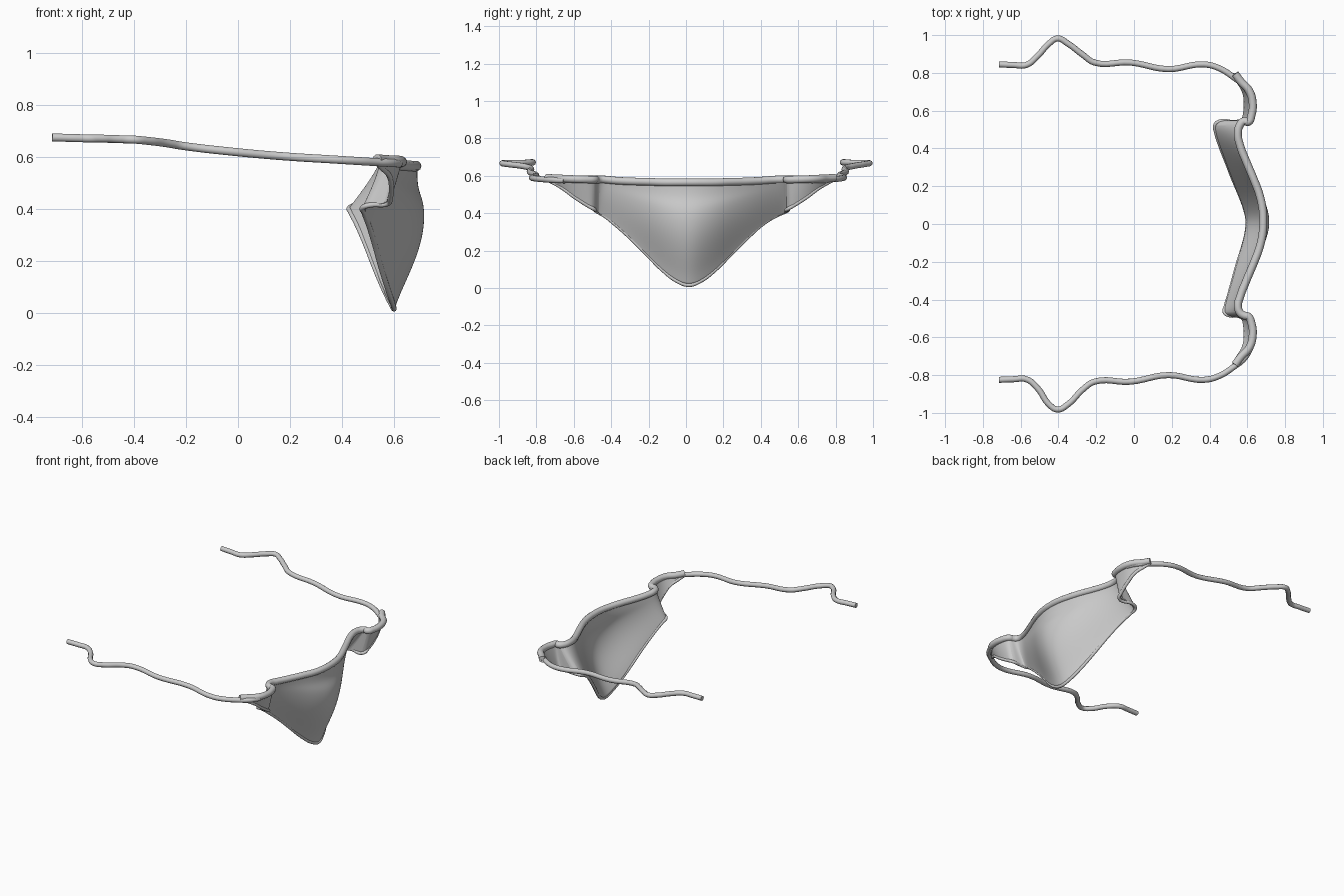
import bpy, math
from mathutils import Vector

cube = bpy.data.objects.get("Cube")
if cube:
    bpy.data.objects.remove(cube, do_unlink=True)

grey = bpy.data.materials.new("light grey fabric")
grey.use_nodes = True
grey.diffuse_color = (0.6, 0.6, 0.6, 1)
grey.node_tree.nodes["Principled BSDF"].inputs["Base Color"].default_value = (0.6, 0.6, 0.6, 1)

MID_Y = 0.015
# Half panel columns: distance from middle, top x, top z, bottom x, bottom z
COLUMNS = [
    (0.00, .685, .565, .60, .015), (0.06, .682, .565, .595, .035),
    (0.14, .665, .565, .575, .095), (0.22, .635, .568, .55, .175),
    (0.31, .597, .57, .525, .265), (0.40, .562, .575, .50, .345),
    (0.45, .55, .58, .485, .385), (0.485, .562, .58, .48, .405),
    (0.50, .585, .58, .51, .415), (0.505, .605, .58, .575, .42),
    (0.54, .622, .58, .585, .44), (0.61, .628, .582, .59, .485),
    (0.67, .61, .585, .58, .53), (0.72, .565, .587, .55, .56),
    (0.76, .535, .59, .53, .58),
]
ROWS = 12


def finish(ob, smooth=True):
    ob.data.materials.append(grey)
    if smooth:
        bpy.ops.object.select_all(action='DESELECT')
        ob.select_set(True)
        bpy.context.view_layer.objects.active = ob
        bpy.ops.object.shade_smooth_by_angle(angle=math.radians(50))
    return ob


def tube(name, points, radius):
    """Round cord through the points, made as a smooth bevelled curve."""
    cu = bpy.data.curves.new(name, 'CURVE')
    cu.dimensions = '3D'
    cu.bevel_depth = radius
    cu.bevel_resolution = 3
    cu.resolution_u = 6
    cu.use_fill_caps = True
    sp = cu.splines.new('BEZIER')
    sp.bezier_points.add(len(points) - 1)
    for bp, p in zip(sp.bezier_points, points):
        bp.co = p
        bp.handle_left_type = bp.handle_right_type = 'AUTO'
    ob = bpy.data.objects.new(name, cu)
    bpy.context.collection.objects.link(ob)
    cu.materials.append(grey)
    return ob


def column(side, d, tx, tz, bx, bz):
    """Points down one column; the left fold sits a little deeper."""
    y = MID_Y + side * d
    if side > 0 and d < 0.503:
        bx -= 0.05 * min(d / 0.45, 1)
        y += 0.03 * max(0, (d - 0.4) / 0.1)
    elif side > 0:
        y += 0.02
    pts = []
    for i in range(ROWS + 1):
        t = i / ROWS
        bulge = 0.062 * math.sin(math.pi * t ** 0.9) ** 1.3 * math.exp(-(d / 0.27) ** 2)
        dip = 0.015 * math.exp(-((t - 0.14) / 0.08) ** 2) * math.exp(-(d / 0.2) ** 2)
        pts.append(Vector((tx + (bx - tx) * t + bulge - dip, y, tz + (bz - tz) * t)))
    return pts


grid = [column(-1, *c) for c in reversed(COLUMNS[1:])] + [column(1, *c) for c in COLUMNS]

# Draped cloth panel with folded wings
n = ROWS + 1
faces = [(a * n + r, a * n + r + 1, (a + 1) * n + r + 1, (a + 1) * n + r)
         for a in range(len(grid) - 1) for r in range(ROWS)]
me = bpy.data.meshes.new("cloth_panel")
me.from_pydata([p for col in grid for p in col], [], faces)
panel = bpy.data.objects.new("cloth_panel", me)
bpy.context.collection.objects.link(panel)
finish(panel)
sub = panel.modifiers.new("smooth folds", 'SUBSURF')
sub.levels = sub.render_levels = 2
thick = panel.modifiers.new("cloth thickness", 'SOLIDIFY')
thick.thickness = 0.014
thick.offset = 0

# Rolled hems along the top and the bottom edges
tube("top_hem", [c[0] for c in grid], 0.021)
tube("bottom_hem", [c[-1] for c in grid], 0.010)

# Tie cords: x, distance from middle, height
CORD = [
    (-.715, .835, .675), (-.64, .832, .673), (-.57, .832, .671), (-.51, .88, .67),
    (-.45, .955, .668), (-.405, .982, .667), (-.35, .955, .662), (-.27, .885, .652),
    (-.21, .845, .642), (-.02, .845, .62), (.18, .81, .602), (.37, .835, .59),
    (.45, .815, .585), (.53, .765, .58), (.585, .72, .577), (.62, .66, .575),
]
for side, name in ((1, "left_tie_cord"), (-1, "right_tie_cord")):
    tube(name, [(x, side * d + (0.01 if d < 0.9 else 0), z) for x, d, z in CORD], 0.016)
